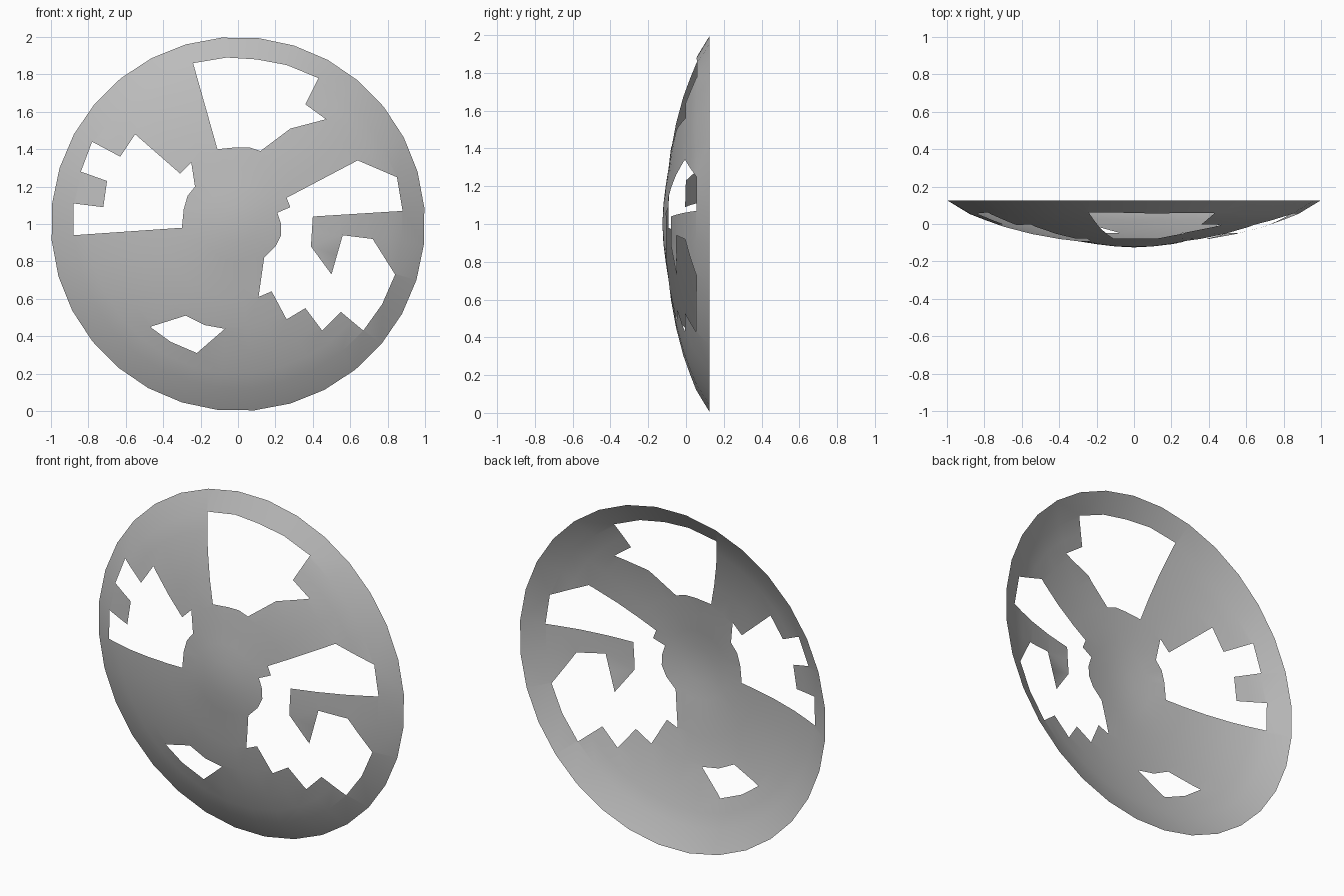
import bpy
import bmesh
import math
from mathutils import Vector
from mathutils.geometry import delaunay_2d_cdt

SEGMENTS = 32
CENTRE_HEIGHT = 1.0
TWIST = math.radians(6.2)

# Dish profile: (radius, depth along y)
PROFILE = [(0, -.125), (.1, -.12), (.2, -.108), (.3, -.092), (.4, -.08), (.55, -.053),
           (.7, -.014), (.8, .022), (.88, .053), (1, .125)]

# Torn openings, outlined in hundredths as (x, z)
TOP_HOLE = [(-24, 186), (-6, 189), (10, 188), (26, 185), (43, 178), (36, 164),
            (47, 156), (28, 151), (12, 139), (6, 141), (-1, 141), (-11, 140)]
RIGHT_HOLE = [(-55, 148), (-31, 127), (-25, 133), (-23, 120), (-27, 115), (-29, 108),
              (-30, 98), (-88, 94), (-88, 111), (-72, 109), (-70, 123), (-84, 128),
              (-78, 144), (-63, 136)]
LEFT_HOLE = [(26, 114), (64, 134), (85, 125), (88, 107), (40, 104), (39, 88), (50, 73),
             (56, 94), (72, 92), (84, 73), (77, 57), (67, 43), (55, 53), (45, 43),
             (36, 55), (26, 49), (18, 64), (11, 61), (14, 82), (20, 88), (23, 94),
             (23, 100), (21, 106), (28, 109)]
BOTTOM_HOLE = [(-47, 45), (-28, 51), (-18, 46), (-7, 44), (-22, 31), (-36, 37)]


def make_material(name, colour):
    material = bpy.data.materials.new(name)
    material.use_nodes = True
    material.diffuse_color = colour
    shader = next(n for n in material.node_tree.nodes if n.type == 'BSDF_PRINCIPLED')
    shader.inputs['Base Color'].default_value = colour
    return material


def depth_at(radius):
    """Depth of the dish surface at a given radius."""
    for (r0, d0), (r1, d1) in zip(PROFILE, PROFILE[1:]):
        if radius <= r1:
            return d0 + (d1 - d0) * (radius - r0) / (r1 - r0)
    return PROFILE[-1][1]


def inside(point, outline):
    """Even-odd test for a point within an outline."""
    result = False
    for a, b in zip(outline, outline[1:] + outline[:1]):
        if (a.y > point.y) != (b.y > point.y):
            crossing = a.x + (b.x - a.x) * (point.y - a.y) / (b.y - a.y)
            if point.x < crossing:
                result = not result
    return result


def add_loop(points, edges, loop):
    """Append a closed loop of points with its edges."""
    start = len(points)
    points.extend(loop)
    count = len(loop)
    edges.extend((start + i, start + (i + 1) % count) for i in range(count))


def ring(radius):
    angles = [TWIST + math.tau * i / SEGMENTS for i in range(SEGMENTS)]
    return [Vector((radius * math.sin(a), radius * math.cos(a))) for a in angles]


def build_dish(name, material):
    # Flat layout of concentric rings and hole outlines
    holes = [[Vector((x / 100, z / 100 - CENTRE_HEIGHT)) for x, z in outline]
             for outline in (TOP_HOLE, RIGHT_HOLE, LEFT_HOLE, BOTTOM_HOLE)]
    points, edges = [Vector((0, 0))], []
    for loop in [ring(radius) for radius, depth in PROFILE[1:]] + holes:
        add_loop(points, edges, loop)
    flat, _, faces, *_ = delaunay_2d_cdt(points, edges, [], 0, 1e-5)

    # Lift the layout onto the dish, leaving the holes open
    bm = bmesh.new()
    verts = [bm.verts.new((p.x, depth_at(p.length), p.y + CENTRE_HEIGHT)) for p in flat]
    for face in faces:
        middle = sum((flat[i] for i in face), Vector((0, 0))) / len(face)
        if not any(inside(middle, hole) for hole in holes):
            bm.faces.new([verts[i] for i in face])
    loose = [v for v in bm.verts if not v.link_faces]
    bmesh.ops.delete(bm, geom=loose, context='VERTS')

    # Turn every face towards the front
    bm.normal_update()
    bmesh.ops.reverse_faces(bm, faces=[f for f in bm.faces if f.normal.y > 0])
    mesh = bpy.data.meshes.new(name)
    bm.to_mesh(mesh)
    bm.free()
    mesh.materials.append(material)
    dish = bpy.data.objects.new(name, mesh)
    bpy.context.collection.objects.link(dish)
    return dish


default_cube = bpy.data.objects.get("Cube")
if default_cube:
    bpy.data.objects.remove(default_cube, do_unlink=True)

grey = make_material("plain_grey", (.5, .5, .5, 1))
broken_dish = build_dish("broken_dish", grey)
bpy.ops.object.select_all(action='DESELECT')
broken_dish.select_set(True)
bpy.context.view_layer.objects.active = broken_dish
bpy.ops.object.shade_smooth_by_angle(angle=math.radians(40))
